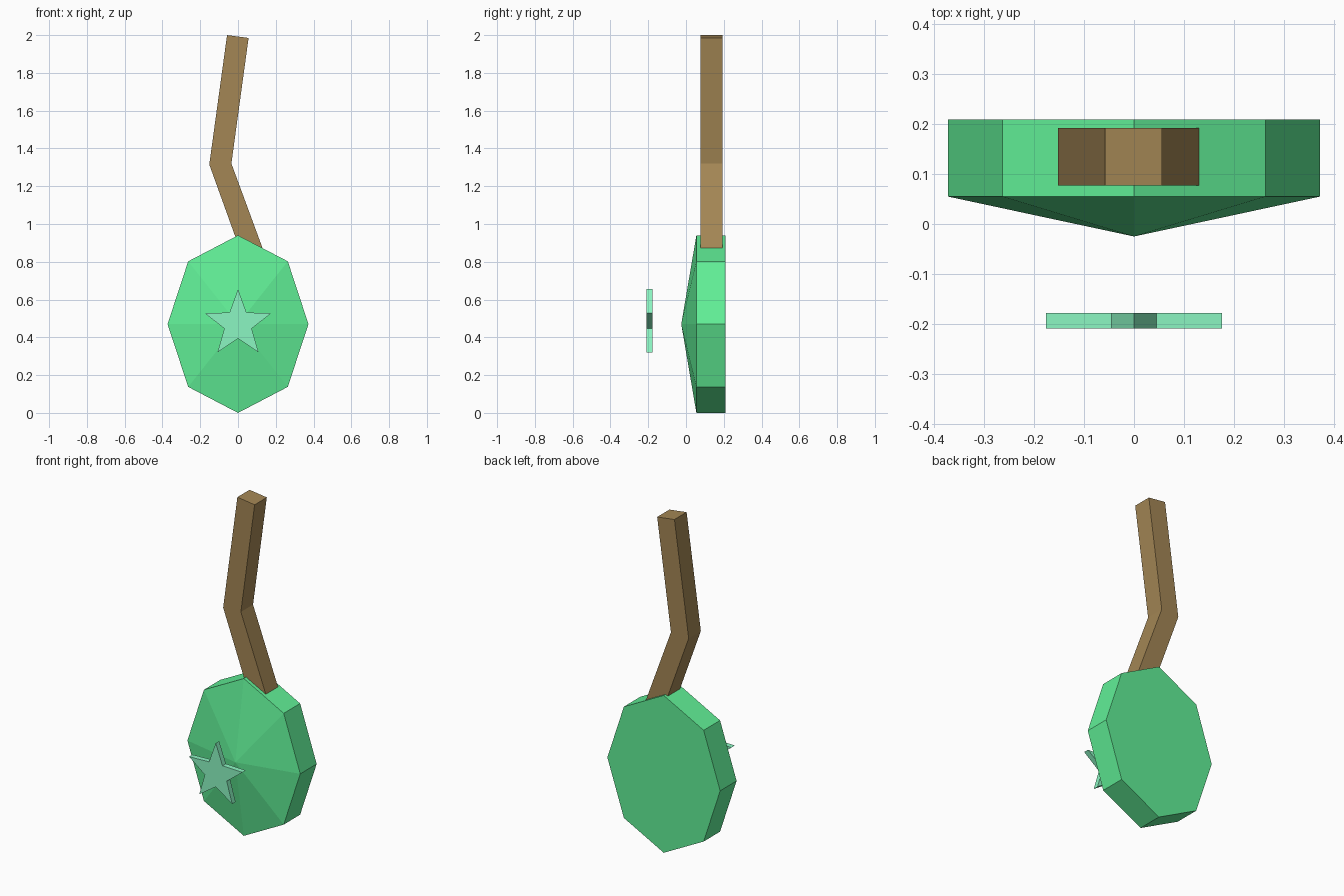
import bpy, bmesh
from math import sin, cos, pi

if "Cube" in bpy.data.objects:
    bpy.data.objects.remove(bpy.data.objects["Cube"])


def material(name, color):
    m = bpy.data.materials.new(name)
    m.diffuse_color = (*color, 1)
    m.use_nodes = True
    m.node_tree.nodes["Principled BSDF"].inputs["Base Color"].default_value = m.diffuse_color
    return m


def extrude_profile(name, points, y0, y1, mat, apex=None):
    """Extrude an (x, z) outline from y0 to y1; apex replaces the front cap by a point."""
    bm = bmesh.new()
    front = [bm.verts.new((x, y0, z)) for x, z in points]
    back = [bm.verts.new((x, y1, z)) for x, z in points]
    tip = bm.verts.new(apex) if apex else None
    n = len(points)
    bm.faces.new(back)
    if not tip:
        bm.faces.new(front)
    for i in range(n):
        j = (i + 1) % n
        bm.faces.new((front[i], front[j], back[j], back[i]))
        if tip:
            bm.faces.new((front[j], front[i], tip))
    bmesh.ops.recalc_face_normals(bm, faces=bm.faces)
    mesh = bpy.data.meshes.new(name)
    bm.to_mesh(mesh)
    bm.free()
    mesh.materials.append(mat)
    obj = bpy.data.objects.new(name, mesh)
    bpy.context.collection.objects.link(obj)
    return obj


CENTER_Z = 0.47

# Eight-sided body with a faceted, pointed front
octagon = [(0.373 * sin(i * pi / 4), CENTER_Z + 0.47 * cos(i * pi / 4)) for i in range(8)]
extrude_profile("body", octagon, 0.055, 0.21, material("green", (0.12, 0.87, 0.31)),
                apex=(0, -0.025, CENTER_Z))

# Bent stem, its lower end sunk into the body
stem = [(-0.058, 2.0), (0.056, 1.985), (-0.035, 1.32),
        (0.14, 0.845), (0.03, 0.81), (-0.152, 1.315)]
extrude_profile("stem", stem, 0.077, 0.192, material("brown", (0.37, 0.24, 0.09)))

# Flat five-pointed star floating in front
star = []
for i in range(10):
    r = 0.076 if i % 2 else 0.185
    star.append((r * sin(i * pi / 5), CENTER_Z + r * cos(i * pi / 5)))
extrude_profile("star", star, -0.21, -0.178, material("pale_green", (0.26, 0.92, 0.54)))
